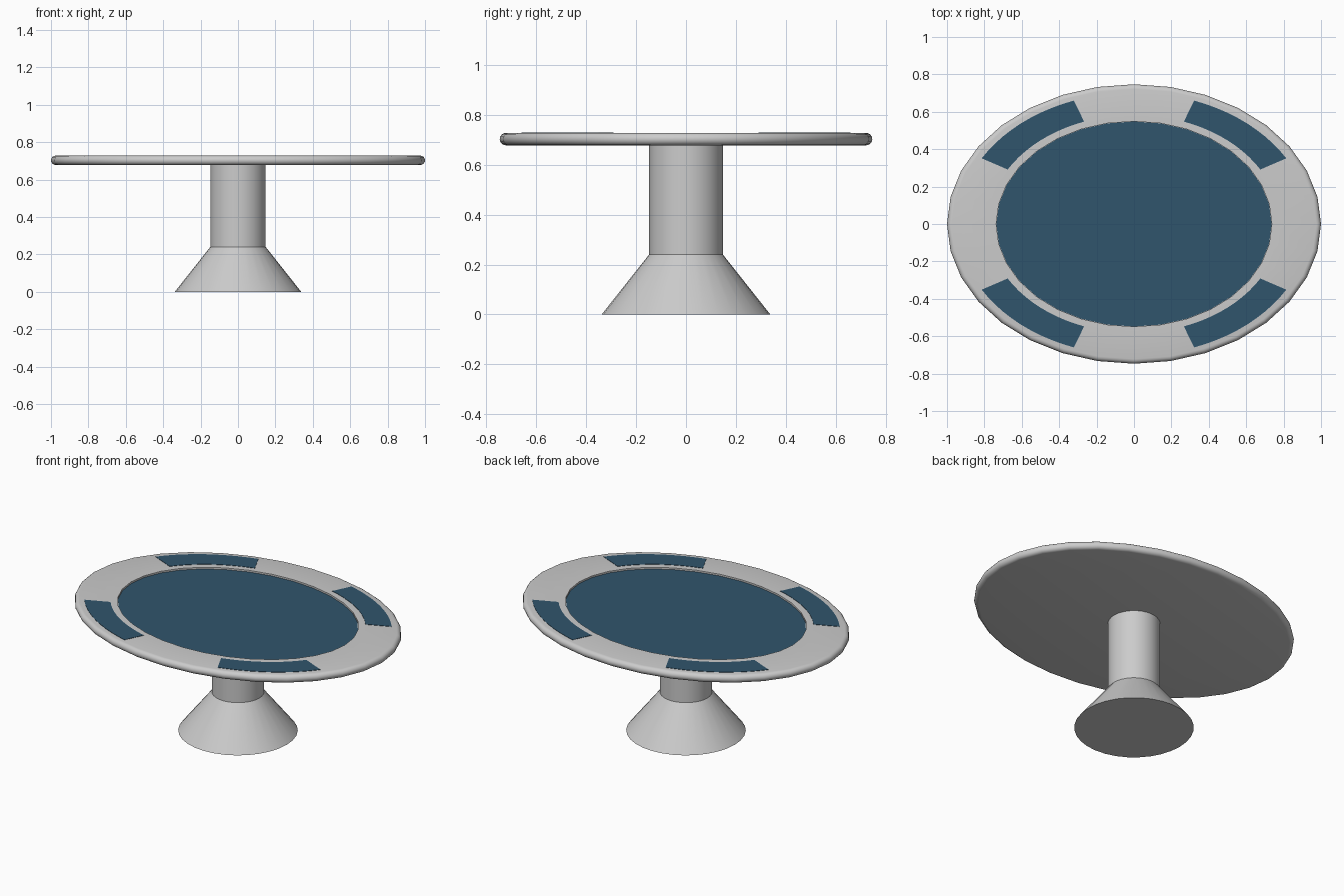
import bpy, bmesh
from math import sin, cos, pi, radians

if "Cube" in bpy.data.objects:
    bpy.data.objects.remove(bpy.data.objects["Cube"])

N = 32            # sides of every round part
A, B = 1.0, 0.747 # half-axes of the table top
TOP = 0.728

felt = bpy.data.materials.new("blue_felt")
felt.diffuse_color = (0.03, 0.09, 0.15, 1)
felt.use_nodes = True
felt.node_tree.nodes["Principled BSDF"].inputs["Base Color"].default_value = felt.diffuse_color


def make_object(name, bm, mat=None):
    bmesh.ops.recalc_face_normals(bm, faces=bm.faces)
    mesh = bpy.data.meshes.new(name)
    bm.to_mesh(mesh)
    bm.free()
    ob = bpy.data.objects.new(name, mesh)
    bpy.context.collection.objects.link(ob)
    if mat:
        mesh.materials.append(mat)
    bpy.ops.object.select_all(action='DESELECT')
    ob.select_set(True)
    bpy.context.view_layer.objects.active = ob
    bpy.ops.object.shade_smooth_by_angle(angle=radians(35))
    return ob


def stack(name, rings, caps=(True, True), mat=None):
    """Loft elliptical rings given as (half x, half y, z)."""
    bm = bmesh.new()
    loops = [[bm.verts.new((a * cos(2 * pi * i / N), b * sin(2 * pi * i / N), z))
              for i in range(N)] for a, b, z in rings]
    for lo, hi in zip(loops, loops[1:]):
        for i in range(N):
            j = (i + 1) % N
            bm.faces.new((lo[i], lo[j], hi[j], hi[i]))
    if caps[0]:
        bm.faces.new(loops[0][::-1])
    if caps[1]:
        bm.faces.new(loops[-1])
    return make_object(name, bm, mat)


# flared pedestal
stack("pedestal", [(0.338, 0.338, 0), (0.148, 0.148, 0.24), (0.148, 0.148, 0.685)])

# table top: rounded rim, with a shallow recess for the playing surface
r = 0.025
rings = []
for k in range(9):
    t = -pi / 2 + pi * k / 8
    inset = r * (1 - cos(t))
    rings.append((A - inset, B - inset, TOP - r + r * sin(t)))
FA, FB = 0.737, 0.549
rings += [(FA, FB, TOP), (FA, FB, TOP - 0.012)]
stack("table_top", rings)

# central playing surface
stack("playing_surface", [(FA - 0.001, FB - 0.001, TOP - 0.014),
                          (FA - 0.001, FB - 0.001, TOP - 0.010)], mat=felt)

# four curved player panels, mirrored into each quadrant
bm = bmesh.new()
steps = 10
for sx in (1, -1):
    for sy in (1, -1):
        faces = []
        prev = None
        for k in range(steps + 1):
            t = radians(30 + 40 * k / steps)
            pair = [bm.verts.new((sx * A * s * cos(t), sy * B * s * sin(t), TOP - 0.002))
                    for s in (0.78, 0.94)]
            if prev:
                faces.append(bm.faces.new((prev[0], prev[1], pair[1], pair[0])))
            prev = pair
        ext = bmesh.ops.extrude_face_region(bm, geom=faces, use_keep_orig=True)
        for v in ext["geom"]:
            if isinstance(v, bmesh.types.BMVert):
                v.co.z += 0.004
make_object("player_panels", bm, felt)
